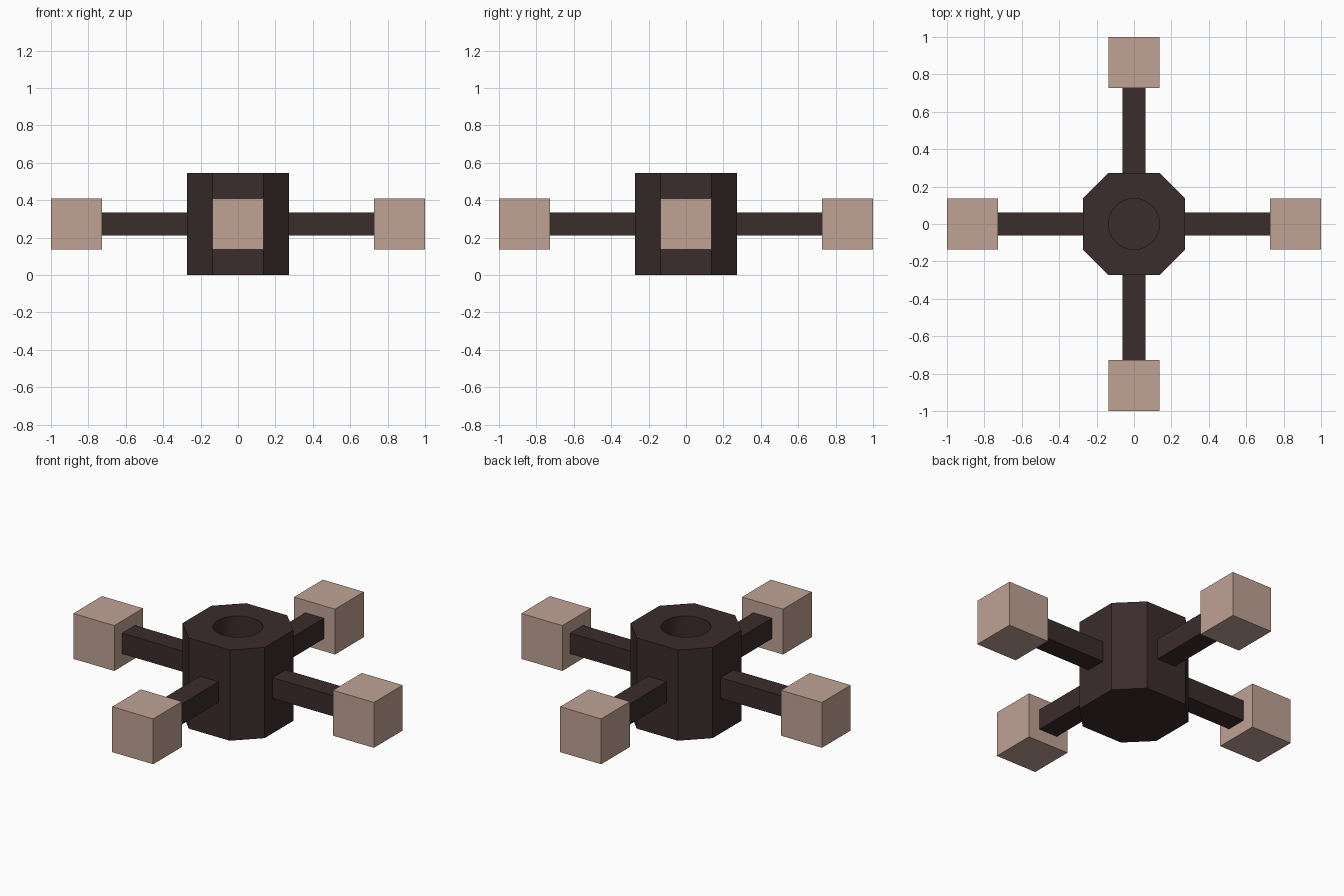
import bpy, bmesh, math
from mathutils import Matrix

if "Cube" in bpy.data.objects:
    bpy.data.objects.remove(bpy.data.objects["Cube"])

U = 1 / 11            # base unit
MID = 3 * U           # height of the arms' centre line


def material(name, rgb):
    m = bpy.data.materials.new(name)
    m.diffuse_color = (*rgb, 1)
    m.use_nodes = True
    m.node_tree.nodes["Principled BSDF"].inputs["Base Color"].default_value = m.diffuse_color
    return m


DARK = material("dark brown", (0.044, 0.025, 0.025))
PINK = material("dusty pink", (0.53, 0.36, 0.30))


def make(name, bm, mat):
    bmesh.ops.recalc_face_normals(bm, faces=bm.faces)
    mesh = bpy.data.meshes.new(name)
    bm.to_mesh(mesh)
    bm.free()
    mesh.materials.append(mat)
    ob = bpy.data.objects.new(name, mesh)
    bpy.context.collection.objects.link(ob)
    return ob


def box(name, size, centre, turn, mat):
    bm = bmesh.new()
    bmesh.ops.create_cube(bm, size=1)
    bmesh.ops.scale(bm, vec=size, verts=bm.verts)
    bmesh.ops.translate(bm, vec=centre, verts=bm.verts)
    bmesh.ops.rotate(bm, matrix=Matrix.Rotation(turn, 3, 'Z'), verts=bm.verts)
    return make(name, bm, mat)


# Hub: square prism with cut corners
bm = bmesh.new()
a, b = 3 * U, 1.5 * U
outline = [(a, -b), (a, b), (b, a), (-b, a), (-a, b), (-a, -b), (-b, -a), (b, -a)]
base = bm.faces.new([bm.verts.new((x, y, 0)) for x, y in outline])
top = bmesh.ops.extrude_face_region(bm, geom=[base], use_keep_orig=True)["geom"]
bmesh.ops.translate(bm, vec=(0, 0, 6 * U),
                    verts=[v for v in top if isinstance(v, bmesh.types.BMVert)])
hub = make("hub", bm, DARK)

# Round blind hole in the hub's top
floor, lip = 3 * U, 7 * U
bm = bmesh.new()
bmesh.ops.create_cone(bm, cap_ends=True, segments=32, radius1=b, radius2=b,
                      depth=lip - floor,
                      matrix=Matrix.Translation((0, 0, (lip + floor) / 2)))
for f in bm.faces:
    f.smooth = len(f.verts) == 4
cutter = make("hole_cutter", bm, DARK)
cutter.hide_render = True
cutter.hide_viewport = True
cut = hub.modifiers.new("hole", 'BOOLEAN')
cut.operation = 'DIFFERENCE'
cut.solver = 'EXACT'
cut.object = cutter

# Four arms, each with a block at its end
for i, side in enumerate(("right", "back", "left", "front")):
    turn = i * math.pi / 2
    box(side + "_arm", (5 * U, 0.124, 0.124), (5.5 * U, 0, MID), turn, DARK)
    box(side + "_block", (3 * U, 3 * U, 3 * U), (9.5 * U, 0, MID), turn, PINK)
